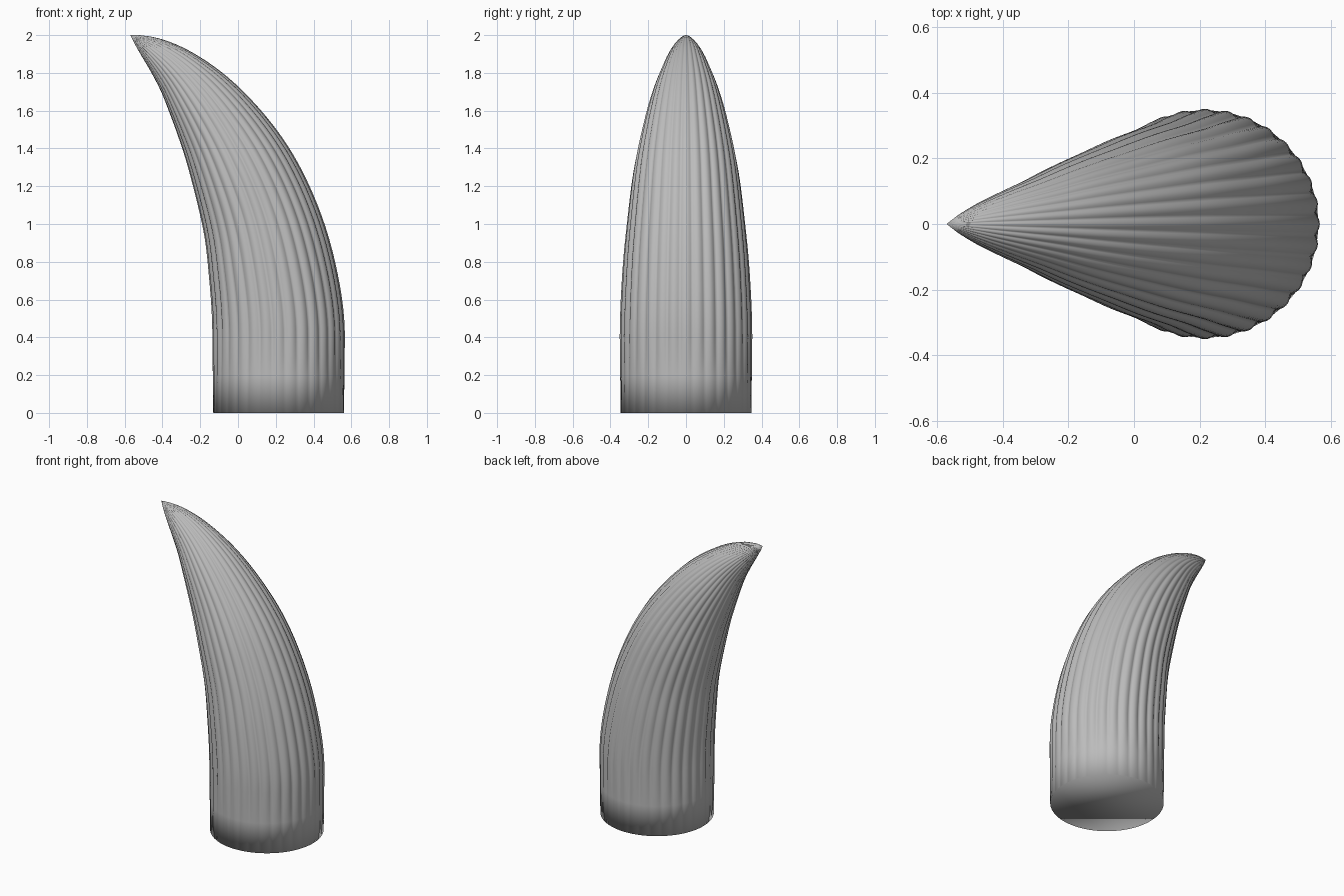
import bpy, bmesh, math

if "Cube" in bpy.data.objects:
    bpy.data.objects.remove(bpy.data.objects["Cube"])

RIBS, SEG = 32, 8            # ribs around, vertices per rib
N = RIBS * SEG
Z0, R, END = 0.40, 2.022, 52.3   # straight foot, then a circular bend
BASE_X = 0.215

# (bend angle in degrees, radius, outward shift of the centre line)
PROFILE = [(0, .346, 0), (10, .332, -.004), (18, .306, .002), (26, .272, .008),
           (34, .218, .016), (39, .176, .022), (43, .134, .026), (46, .101, .024),
           (49, .062, .016), (51, .028, .007), (END, .002, 0)]


def profile(a):
    """Smooth interpolation through the profile table."""
    i = 0
    while i < len(PROFILE) - 2 and a > PROFILE[i + 1][0]:
        i += 1
    p, q = PROFILE[i], PROFILE[i + 1]
    o = PROFILE[max(i - 1, 0)]
    n = PROFILE[min(i + 2, len(PROFILE) - 1)]
    h = q[0] - p[0]
    t = (a - p[0]) / h
    out = []
    for k in (1, 2):
        m0 = (q[k] - o[k]) / (q[0] - o[0]) * h if i else 0
        m1 = (n[k] - p[k]) / (n[0] - p[0]) * h
        out.append((2*t**3 - 3*t*t + 1) * p[k] + (t**3 - 2*t*t + t) * m0
                   + (3*t*t - 2*t**3) * q[k] + (t**3 - t*t) * m1)
    return out


def ring(bm, x, z, ang, r, depth):
    """Ribbed cross-section, tilted with the bend."""
    verts = []
    for j in range(N):
        t = 2 * math.pi * j / N
        groove = abs(math.cos(RIBS * t / 2)) - 0.6   # rounded rib, sharp valley
        rr = r * (1 + depth * groove)
        u = rr * math.cos(t)
        verts.append(bm.verts.new((x + u * math.cos(ang), rr * math.sin(t),
                                   z + u * math.sin(ang))))
    return verts


bm = bmesh.new()
rings = []
# straight foot, where the ribs fade in
for z in (0, .2, .3):
    rings.append(ring(bm, BASE_X, z, 0, .346, .035 * z / Z0))
# curved, tapering part
STEPS = 44
for i in range(STEPS):
    a = END * i / STEPS
    r, shift = profile(a)
    c = math.radians(a)
    d = R + shift
    rings.append(ring(bm, BASE_X - R + d * math.cos(c), Z0 + d * math.sin(c),
                      c, r, .035))
for lo, hi in zip(rings, rings[1:]):
    for j in range(N):
        k = (j + 1) % N
        bm.faces.new((lo[j], lo[k], hi[k], hi[j]))
# pointed tip and base cap
c = math.radians(END)
tip = bm.verts.new((BASE_X - R + R * math.cos(c), 0, Z0 + R * math.sin(c)))
for j in range(N):
    bm.faces.new((rings[-1][j], rings[-1][(j + 1) % N], tip))
bm.faces.new(rings[0][::-1])
for f in bm.faces:
    f.smooth = True

mesh = bpy.data.meshes.new("horn")
bm.to_mesh(mesh)
bm.free()
horn = bpy.data.objects.new("horn", mesh)
bpy.context.collection.objects.link(horn)

mat = bpy.data.materials.new("plain grey")
mat.diffuse_color = (0.5, 0.5, 0.5, 1)
mat.use_nodes = True
mat.node_tree.nodes["Principled BSDF"].inputs["Base Color"].default_value = mat.diffuse_color
mesh.materials.append(mat)
